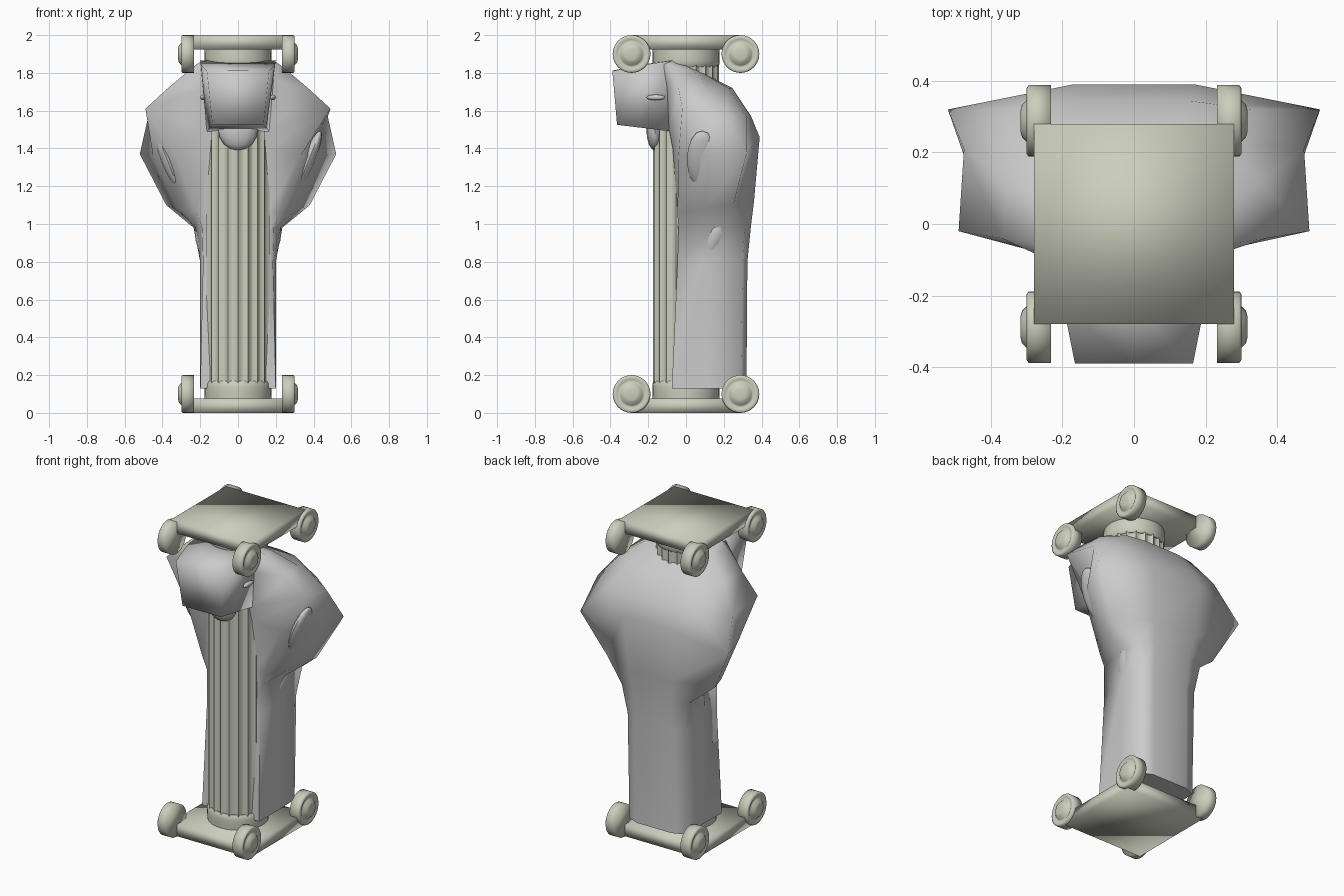
import bpy, bmesh, math
from mathutils import Matrix

if "Cube" in bpy.data.objects:
    bpy.data.objects.remove(bpy.data.objects["Cube"])

stone = bpy.data.materials.new("pale_stone")
stone.diffuse_color = (0.6, 0.62, 0.51, 1)
stone.use_nodes = True
stone.node_tree.nodes["Principled BSDF"].inputs["Base Color"].default_value = stone.diffuse_color


def make(name, bm, mat=None, angle=40):
    bmesh.ops.recalc_face_normals(bm, faces=bm.faces)
    me = bpy.data.meshes.new(name)
    bm.to_mesh(me)
    bm.free()
    ob = bpy.data.objects.new(name, me)
    bpy.context.collection.objects.link(ob)
    if mat:
        me.materials.append(mat)
    bpy.ops.object.select_all(action='DESELECT')
    ob.select_set(True)
    bpy.context.view_layer.objects.active = ob
    bpy.ops.object.shade_smooth_by_angle(angle=math.radians(angle))
    return ob


def loft(name, rings, mat=None, angle=40):
    bm = bmesh.new()
    vs = [[bm.verts.new(p) for p in r] for r in rings]
    n = len(vs[0])
    for a, b in zip(vs, vs[1:]):
        for i in range(n):
            j = (i + 1) % n
            bm.faces.new((a[i], a[j], b[j], b[i]))
    bm.faces.new(vs[0])
    bm.faces.new(vs[-1])
    return make(name, bm, mat, angle)


def circle(r, z, n=32):
    return [(r * math.cos(math.tau * i / n), r * math.sin(math.tau * i / n), z) for i in range(n)]


def mirrored(half):
    # half outline from front to back -> closed ring
    return half + [(-x, y, z) for x, y, z in reversed(half) if abs(x) > 1e-6]


def blob(name, loc, size, rot=(0, 0, 0)):
    bm = bmesh.new()
    bmesh.ops.create_uvsphere(bm, u_segments=12, v_segments=8, radius=1)
    m = Matrix.Identity(4)
    for ang, axis in zip(rot, 'XYZ'):
        m = Matrix.Rotation(ang, 4, axis) @ m
    bm.transform(Matrix.Translation(loc) @ m @ Matrix.Diagonal((*size, 1)))
    return make(name, bm, None, 60)


# fluted shaft
def flute_ring(z):
    pts = []
    count, sub = 20, 6
    for i in range(count * sub):
        r = 0.174 - 0.013 * math.sin(math.pi * (i % sub) / sub)
        a = math.tau * i / (count * sub)
        pts.append((r * math.cos(a), r * math.sin(a), z))
    return pts


loft("fluted_shaft", [flute_ring(0.15), flute_ring(1.85)], stone, 60)

# slab, collar and four scroll wheels at each end
collar = [(0.175, 0.06), (0.178, 0.11), (0.178, 0.135), (0.176, 0.155), (0.168, 0.168)]
wheel = [(0.03, 0.317), (0.045, 0.313), (0.06, 0.298), (0.068, 0.292), (0.078, 0.298),
         (0.092, 0.3), (0.1, 0.294), (0.1, 0.232)]
for end, flip in (("base", False), ("top", True)):
    def fz(z):
        return 2 - z if flip else z
    loft(end + "_collar", [circle(r, fz(z)) for r, z in collar], stone)
    loft(end + "_slab", [[(sx * 0.28, sy * 0.28, fz(z)) for sx, sy in
                          ((-1, -1), (1, -1), (1, 1), (-1, 1))] for z in (0, 0.075)], stone, 100)
    for sx, side in ((-1, "left"), (1, "right")):
        for sy, face in ((-1, "front"), (1, "back")):
            rings = [[(sx * h, sy * 0.288 + a, fz(0.1) + b) for a, b, _ in circle(r, 0)]
                     for r, h in wheel]
            loft(f"{end}_scroll_{face}_{side}", rings, stone, 100)

# draped body: each level is half an outline, front to back
levels = [
    [(.155, -.07, .13), (.2, -.075, .13), (.2, .12, .13), (.195, .29, .13), (.12, .32, .13)],
    [(.155, -.045, .8), (.185, -.045, .8), (.2, .12, .8), (.2, .3, .8), (.12, .325, .8)],
    [(.155, -.04, .95), (.19, -.04, .98), (.225, .14, .98), (.235, .31, .98), (.13, .345, 1.0)],
    [(.16, -.045, 1.07), (.22, -.045, 1.06), (.32, .1, 1.08), (.38, .25, 1.1), (.15, .36, 1.12)],
    [(.165, -.07, 1.4), (.33, -.04, 1.36), (.45, .12, 1.36), (.52, .32, 1.37), (.17, .39, 1.46)],
    [(.17, -.09, 1.5), (.49, -.02, 1.61), (.475, .21, 1.57), (.33, .32, 1.57), (.15, .345, 1.57)],
    [(.19, -.1, 1.72), (.37, -.04, 1.72), (.35, .12, 1.72), (.24, .225, 1.72), (.12, .245, 1.72)],
    [(.195, -.12, 1.845), (.24, -.06, 1.83), (.21, .04, 1.815), (.12, .07, 1.81), (.05, .07, 1.81)],
    [(.17, -.12, 1.86), (.19, -.09, 1.865), (.12, -.05, 1.865), (.06, -.04, 1.866), (.03, -.04, 1.866)],
]
loft("draped_body", [mirrored(l) for l in levels], None, 85)

# hood jutting forward over the shaft
hood = [
    [(.135, -.365, 1.525), (.165, -.39, 1.81), (0, -.39, 1.812)],
    [(.15, -.24, 1.51), (.195, -.24, 1.84), (0, -.24, 1.842)],
    [(.165, -.08, 1.49), (.2, -.08, 1.865), (0, -.08, 1.868)],
]
loft("hood", [mirrored(h) for h in hood], None, 100)
blob("chin_flap", (0, -.165, 1.5), (.105, .045, .11))

# small folds breaking through the drape
for s, side in ((-1, "left"), (1, "right")):
    blob("shoulder_fold_" + side, (s * .375, .085, 1.34), (.035, .08, .165), (0, s * .38, 0))
    blob("hip_fold_" + side, (s * .19, .15, .92), (.035, .05, .12), (-.35, s * .2, 0))
    blob("brow_fold_" + side, (s * .185, -.16, 1.67), (.015, .05, .015))
